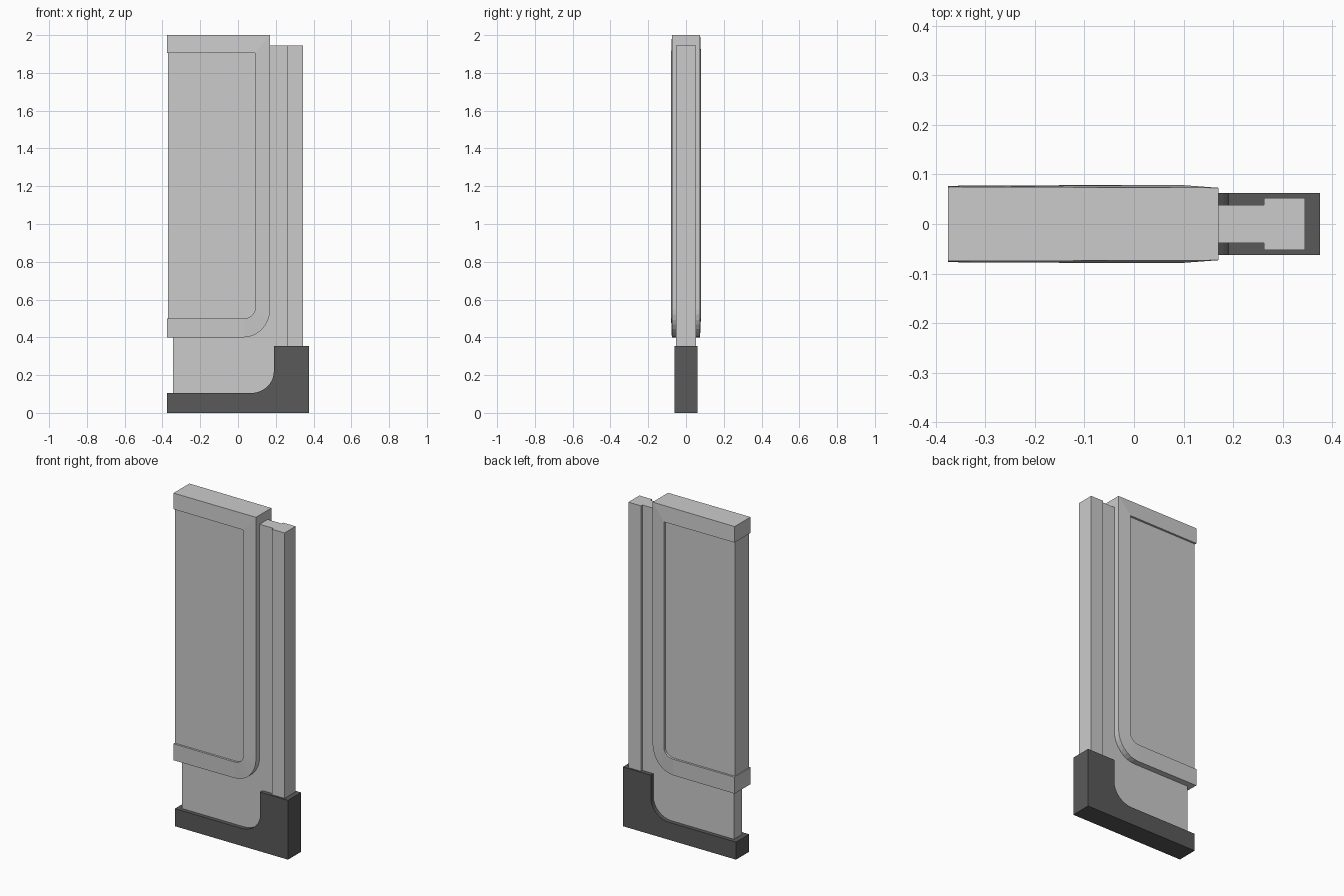
import bpy, bmesh, math

if "Cube" in bpy.data.objects:
    bpy.data.objects.remove(bpy.data.objects["Cube"])


def finish(bm, name, mat=None):
    bmesh.ops.recalc_face_normals(bm, faces=bm.faces)
    me = bpy.data.meshes.new(name)
    bm.to_mesh(me)
    bm.free()
    ob = bpy.data.objects.new(name, me)
    bpy.context.collection.objects.link(ob)
    if mat:
        me.materials.append(mat)
    return ob


def loft(name, rings, mat=None):
    """Skin equal-length closed rings and cap both ends."""
    bm = bmesh.new()
    vs = [[bm.verts.new(p) for p in r] for r in rings]
    n = len(vs[0])
    for a, b in zip(vs, vs[1:]):
        for i in range(n):
            j = (i + 1) % n
            bm.faces.new((a[i], a[j], b[j], b[i]))
    bm.faces.new(vs[0])
    bm.faces.new(vs[-1])
    return finish(bm, name, mat)


def slab(name, profile, half, mat=None):
    """Extrude an xz profile symmetrically along y."""
    return loft(name, [[(x, y, z) for x, z in profile] for y in (-half, half)], mat)


def rect(x0, x1, z0, z1):
    return [(x0, z0), (x1, z0), (x1, z1), (x0, z1)]


def corner(cx, cz, rx, rz, n=8):
    """Lower right quarter arc, from bottom to right."""
    return [(cx + rx * math.sin(t), cz - rz * math.cos(t))
            for t in (math.pi / 2 * i / n for i in range(n + 1))]


dark = bpy.data.materials.new("dark_grey")
dark.diffuse_color = (0.1, 0.1, 0.1, 1)
dark.use_nodes = True
dark.node_tree.nodes["Principled BSDF"].inputs["Base Color"].default_value = dark.diffuse_color

# L-shaped plinth with a rounded inner corner
slab("plinth", [(-0.375, 0), (0.375, 0), (0.375, 0.355), (0.19, 0.355)]
     + corner(0.07, 0.22, 0.12, 0.115)[::-1] + [(-0.375, 0.105)], 0.062, dark)

# Thin wall core and end post
slab("wall_core", rect(-0.345, 0.262, 0.05, 1.945), 0.038)
slab("end_post", rect(0.262, 0.345, 0.05, 1.945), 0.052)

# Raised frame around three sides, open on the left
outer = [(-0.375, 0.4)] + corner(0.03, 0.55, 0.14, 0.15) + [(0.17, 2.0), (-0.375, 2.0)]
inner = [(-0.375, 0.5)] + corner(0.03, 0.55, 0.06, 0.05) + [(0.09, 1.905), (-0.375, 1.905)]
rings = []
for (xo, zo), (xi, zi) in zip(outer, inner):
    yo = 0.075 if xo < 0 else 0.073
    yi = 0.077 if xi < 0 else 0.079
    rings.append([(xo, -yo, zo), (xi, -yi, zi), (xi, yi, zi), (xo, yo, zo)])
loft("panel_frame", rings)

# Recessed panel inside the frame
slab("recessed_panel", [(max(x, -0.37), z) for x, z in inner], 0.066)
